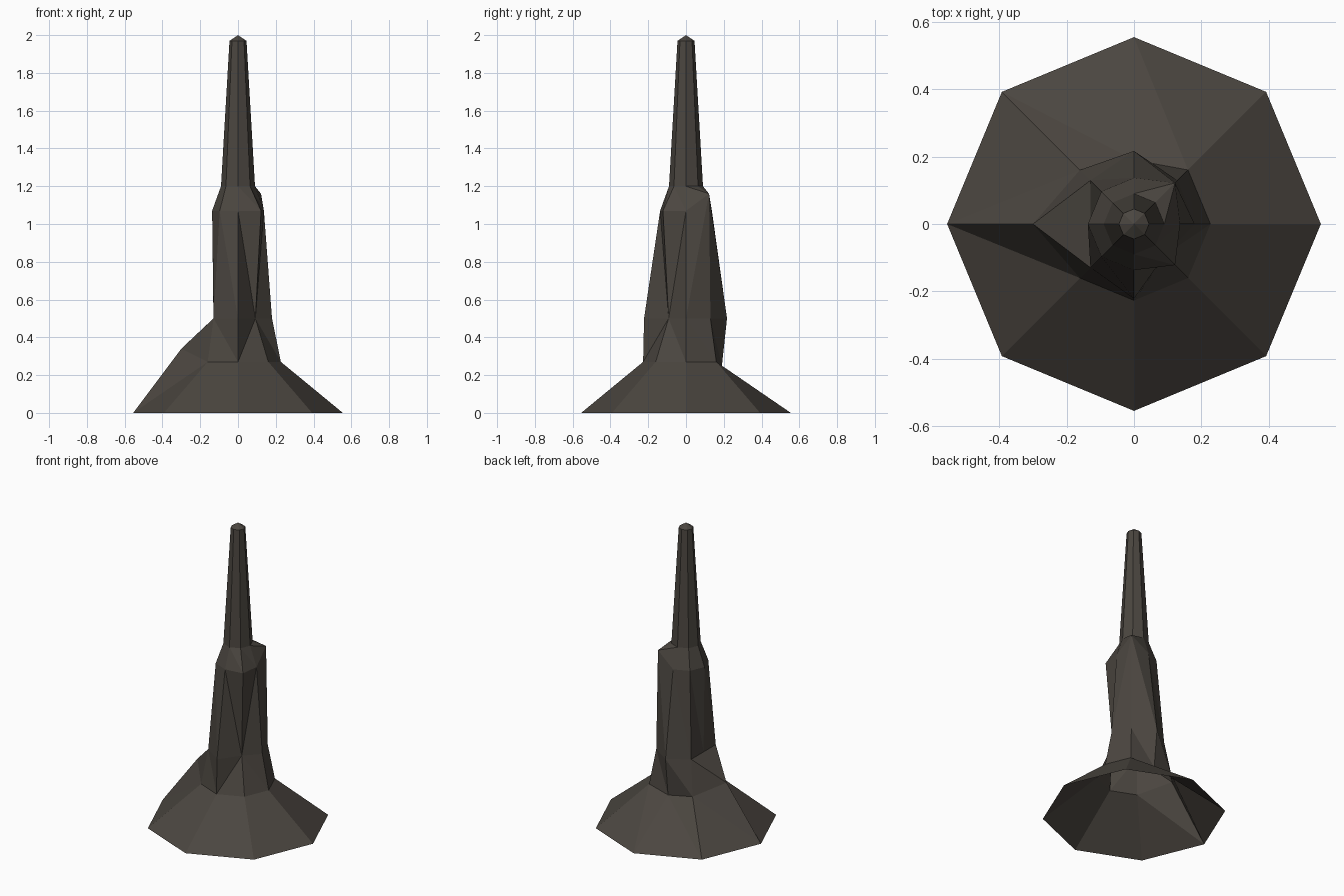
import bpy, bmesh, math

if "Cube" in bpy.data.objects:
    bpy.data.objects.remove(bpy.data.objects["Cube"])

SIDES = 8
# rings of the trunk, bottom to top: (radius, height)
RINGS = [(0.555, 0.0), (0.227, 0.27), (0.183, 0.5), (0.137, 1.07), (0.09, 1.2), (0.045, 1.97)]
# vertices pushed out of their ring: (ring, side) -> position; side 0 is +x, 2 is +y
MOVED = {
    (1, 4): (-0.30, 0, 0.34), (1, 2): (0, 0.19, 0.25),
    (2, 0): (0.18, 0, 0.5), (2, 2): (0, 0.217, 0.5), (2, 4): (-0.13, 0, 0.5),
    (2, 6): (0, -0.222, 0.5), (2, 7): (0.092, -0.092, 0.5),
    (3, 1): (0.122, 0.122, 1.16), (3, 7): (0.122, -0.122, 1.07),
}
# vertices from which the bent faces fan out
HUBS = {(0, 4), (1, 4), (2, 7), (3, 1)}

bm = bmesh.new()
grid = []
for r, (rad, z) in enumerate(RINGS):
    row = []
    for s in range(SIDES):
        a = 2 * math.pi * s / SIDES
        row.append(bm.verts.new(MOVED.get((r, s), (rad * math.cos(a), rad * math.sin(a), z))))
    grid.append(row)

# side walls, split along the hub diagonals (underside stays open)
for r in range(len(RINGS) - 1):
    for s in range(SIDES):
        t = (s + 1) % SIDES
        keys = [(r, s), (r, t), (r + 1, t), (r + 1, s)]
        a, b, c, d = [grid[i][j] for i, j in keys]
        if keys[0] in HUBS or keys[2] in HUBS:
            hub_ac = True
            if r == 0 and keys[2] in HUBS and keys[0] not in HUBS:
                hub_ac = (0, 4) not in (keys[0], keys[1])
        else:
            hub_ac = False
        if hub_ac:
            bm.faces.new((a, b, c))
            bm.faces.new((a, c, d))
        else:
            bm.faces.new((a, b, d))
            bm.faces.new((b, c, d))

# pointed tip
tip = bm.verts.new((0, 0, 2.0))
for s in range(SIDES):
    bm.faces.new((grid[-1][s], grid[-1][(s + 1) % SIDES], tip))

mesh = bpy.data.meshes.new("rock_spire")
bm.to_mesh(mesh)
bm.free()
spire = bpy.data.objects.new("rock_spire", mesh)
bpy.context.collection.objects.link(spire)

# dark stone colour
stone = bpy.data.materials.new("dark stone")
stone.diffuse_color = (0.07, 0.061, 0.051, 1)
stone.use_nodes = True
stone.node_tree.nodes["Principled BSDF"].inputs["Base Color"].default_value = stone.diffuse_color
mesh.materials.append(stone)
